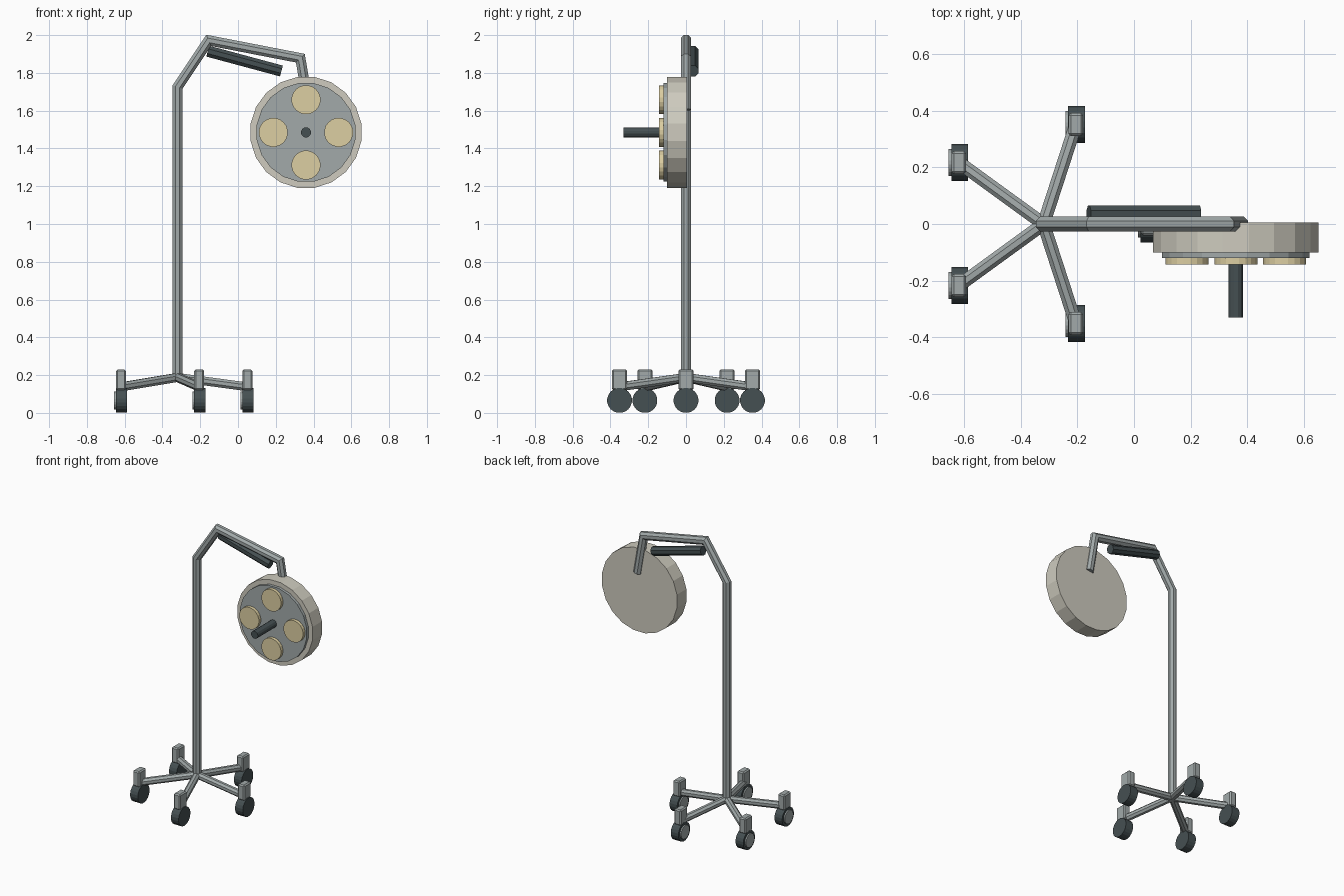
import bpy, bmesh, math
from mathutils import Vector

if "Cube" in bpy.data.objects:
    bpy.data.objects.remove(bpy.data.objects["Cube"])


def material(name, rgb):
    m = bpy.data.materials.new(name)
    m.diffuse_color = (*rgb, 1)
    m.use_nodes = True
    m.node_tree.nodes["Principled BSDF"].inputs["Base Color"].default_value = m.diffuse_color
    return m


METAL = material("metal", (0.36, 0.40, 0.40))
DARK = material("dark", (0.06, 0.08, 0.085))
SHELL = material("shell", (0.62, 0.60, 0.52))
LENS = material("lens", (0.72, 0.62, 0.36))


def finish(bm, name, mat):
    bmesh.ops.recalc_face_normals(bm, faces=bm.faces)
    me = bpy.data.meshes.new(name)
    bm.to_mesh(me)
    bm.free()
    me.materials.append(mat)
    ob = bpy.data.objects.new(name, me)
    bpy.context.collection.objects.link(ob)
    return ob


def sweep(name, pts, r, sides, mat, phase=0.5):
    """Capped tube along a path lying in one plane, with mitred corners."""
    pts = [Vector(p) for p in pts]
    dirs = [(b - a).normalized() for a, b in zip(pts, pts[1:])]
    side = Vector((0, 1, 0))
    if abs(dirs[0].y) > 0.01:
        side = dirs[0].cross(Vector((0, 0, 1))).normalized()
        if side.length < 0.5:
            side = Vector((1, 0, 0))
    bm = bmesh.new()
    rings = []
    for i, p in enumerate(pts):
        d0, d1 = dirs[max(i - 1, 0)], dirs[min(i, len(dirs) - 1)]
        t = (d0 + d1).normalized()
        n = side.cross(t) / t.dot(d0)
        ring = []
        for k in range(sides):
            a = math.tau * (k + phase) / sides
            ring.append(bm.verts.new(p + r * (math.cos(a) * side + math.sin(a) * n)))
        rings.append(ring)
    for a, b in zip(rings, rings[1:]):
        for k in range(sides):
            j = (k + 1) % sides
            bm.faces.new((a[k], a[j], b[j], b[k]))
    bm.faces.new(rings[0])
    bm.faces.new(rings[-1])
    return finish(bm, name, mat)


def disc(name, x, z, y0, y1, r, sides, mat):
    return sweep(name, [(x, y0, z), (x, y1, z)], r, sides, mat)


def wheel_part(name, x0, x1, y, z, r, sides, mat):
    return sweep(name, [(x0, y, z), (x1, y, z)], r, sides, mat)


# Pole and bent arm
PX = -0.32
sweep("pole_and_arm", [(PX, 0, 0.17), (PX, 0, 1.725), (-0.155, 0, 1.972),
                       (0.33, 0, 1.878), (0.377, 0, 1.605)], 0.029, 8, METAL)

# Spring cylinder beside the arm
sweep("arm_spring", [(-0.16, 0.036, 1.915), (0.23, 0.036, 1.81)], 0.032, 8, DARK)

# Five legged base with casters
for i in range(5):
    a = math.tau * i / 5
    x, y = PX + 0.37 * math.cos(a), 0.37 * math.sin(a)
    sweep(f"base_leg_{i}", [(PX, 0, 0.188), (x, y, 0.138)], 0.025, 8, METAL)

    bm = bmesh.new()
    bmesh.ops.create_cube(bm, size=1)
    bmesh.ops.scale(bm, vec=(0.052, 0.08, 0.11), verts=bm.verts)
    bmesh.ops.translate(bm, vec=(x, y, 0.175), verts=bm.verts)
    bmesh.ops.bevel(bm, geom=bm.edges[:], offset=0.008, segments=1, affect='EDGES')
    finish(bm, f"caster_fork_{i}", METAL)

    wheel_part(f"caster_wheel_{i}", x - 0.027, x + 0.033, y, 0.066, 0.066, 20, DARK)
    wheel_part(f"caster_cap_{i}", x - 0.036, x - 0.02, y, 0.066, 0.048, 20, METAL)

# Lamp head
HX, HZ = 0.36, 1.485
disc("lamp_housing", HX, HZ, 0.006, -0.10, 0.297, 20, SHELL)
disc("lamp_face", HX, HZ, -0.09, -0.12, 0.264, 20, METAL)
for i in range(4):
    a = math.tau * i / 4
    disc(f"lamp_lens_{i}", HX + 0.173 * math.cos(a), HZ + 0.173 * math.sin(a),
         -0.11, -0.143, 0.077, 20, LENS)
disc("lamp_handle", HX, HZ, -0.11, -0.33, 0.027, 12, DARK)
